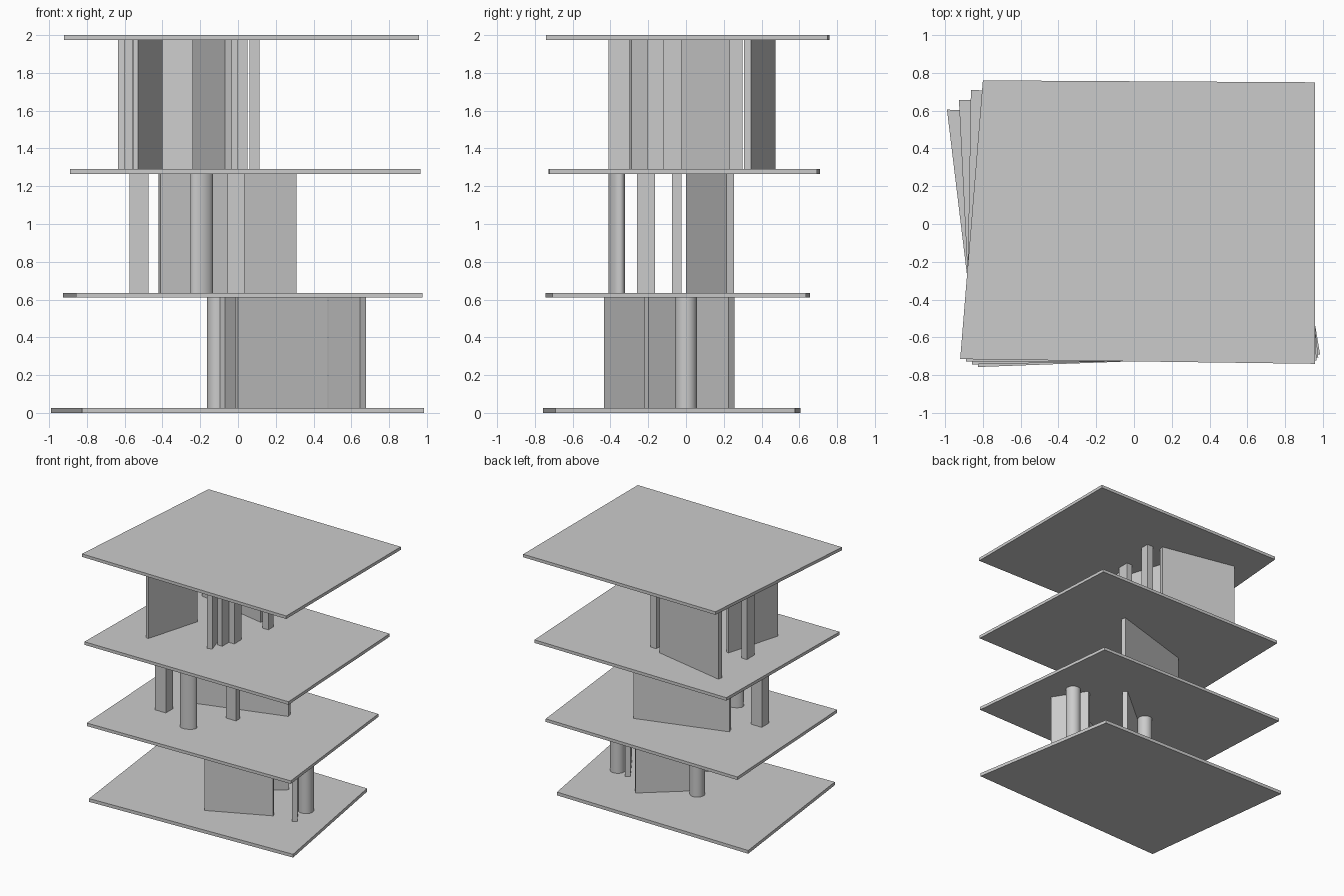
import bpy, bmesh, math
from mathutils import Vector

cube = bpy.data.objects.get("Cube")
if cube:
    bpy.data.objects.remove(cube, do_unlink=True)

# Single grey material
grey = bpy.data.materials.new("plain_grey")
grey.use_nodes = True
color = (0.6, 0.6, 0.6, 1)
grey.diffuse_color = color
for node in grey.node_tree.nodes:
    if node.type == 'BSDF_PRINCIPLED':
        node.inputs["Base Color"].default_value = color


def prism(name, outline, z0, z1):
    """Extrude a ground outline from z0 to z1."""
    bm = bmesh.new()
    face = bm.faces.new([bm.verts.new((p[0], p[1], z0)) for p in outline])
    ext = bmesh.ops.extrude_face_region(bm, geom=[face])
    top = [v for v in ext["geom"] if isinstance(v, bmesh.types.BMVert)]
    bmesh.ops.translate(bm, verts=top, vec=(0, 0, z1 - z0))
    bmesh.ops.recalc_face_normals(bm, faces=bm.faces)
    mesh = bpy.data.meshes.new(name)
    bm.to_mesh(mesh)
    bm.free()
    mesh.materials.append(grey)
    obj = bpy.data.objects.new(name, mesh)
    bpy.context.collection.objects.link(obj)
    return obj


def wall(name, a, b, span, thick=0.04):
    """Thin wall whose one face runs a to b, thickened to the left."""
    a, b = Vector(a), Vector(b)
    d = (b - a).normalized()
    side = Vector((-d.y, d.x)) * thick
    prism(name, [a, b, b + side, a + side], *span)


def post(name, x0, x1, y0, y1, span):
    prism(name, [(x0, y0), (x1, y0), (x1, y1), (x0, y1)], *span)


def column(name, x, y, rx, ry, angle, span, sides=40):
    c, s = math.cos(angle), math.sin(angle)
    ring = []
    for i in range(sides):
        t = math.tau * i / sides
        u, v = rx * math.cos(t), ry * math.sin(t)
        ring.append((x + u * c - v * s, y + u * s + v * c))
    obj = prism(name, ring, *span)
    bpy.ops.object.select_all(action='DESELECT')
    obj.select_set(True)
    bpy.context.view_layer.objects.active = obj
    bpy.ops.object.shade_smooth_by_angle(angle=math.radians(35))


# Floor slabs: the corners drift evenly from the lowest to the highest
low = [(-0.825, -0.757), (0.985, -0.69), (0.77, 0.578), (-0.99, 0.605)]
high = [(-0.92, -0.715), (0.957, -0.74), (0.957, 0.75), (-0.80, 0.76)]
heights = [(0, 0.027), (0.61, 0.635), (1.265, 1.29), (1.975, 2.0)]
for i, (z0, z1) in enumerate(heights):
    corners = [Vector(p).lerp(Vector(q), i / 3) for p, q in zip(low, high)]
    prism(f"floor_slab_{i + 1}", corners, z0, z1)

# Clear height of each storey
lower, middle, upper = [(heights[i][1], heights[i + 1][0]) for i in range(3)]

# Lower storey
wall("lower_front_wall", (0, -0.435), (0.475, -0.22), lower)
wall("lower_back_wall", (-0.07, -0.09), (0.305, 0.225), lower)
wall("lower_side_wall", (0.48, 0.037), (0.645, -0.22), lower)
column("lower_left_column", 0.62, 0, 0.058, 0.058, 0, lower)
column("lower_right_column", -0.107, 0.005, 0.057, 0.057, 0, lower)

# Middle storey
wall("middle_wall", (-0.41, 0), (0.31, 0.215), middle)
column("middle_column", -0.192, -0.367, 0.064, 0.038, math.radians(24), middle)
post("middle_right_post", -0.575, -0.475, -0.26, -0.165, middle)
post("middle_flat_post", -0.056, 0.034, -0.075, -0.025, middle)

# Upper storey
wall("upper_right_wall", (-0.53, -0.41), (-0.40, 0.045), upper, 0.025)
wall("upper_back_wall", (0, 0.345), (-0.627, 0.475), upper)
wall("upper_middle_wall", (-0.24, 0.22), (-0.07, -0.30), upper)
post("upper_front_post", -0.045, 0, -0.205, -0.12, upper)
post("upper_centre_post", 0, 0.05, -0.12, -0.025, upper)
post("upper_left_post", 0.06, 0.115, 0.23, 0.30, upper)
post("upper_right_post", -0.603, -0.555, -0.03, 0.07, upper)
